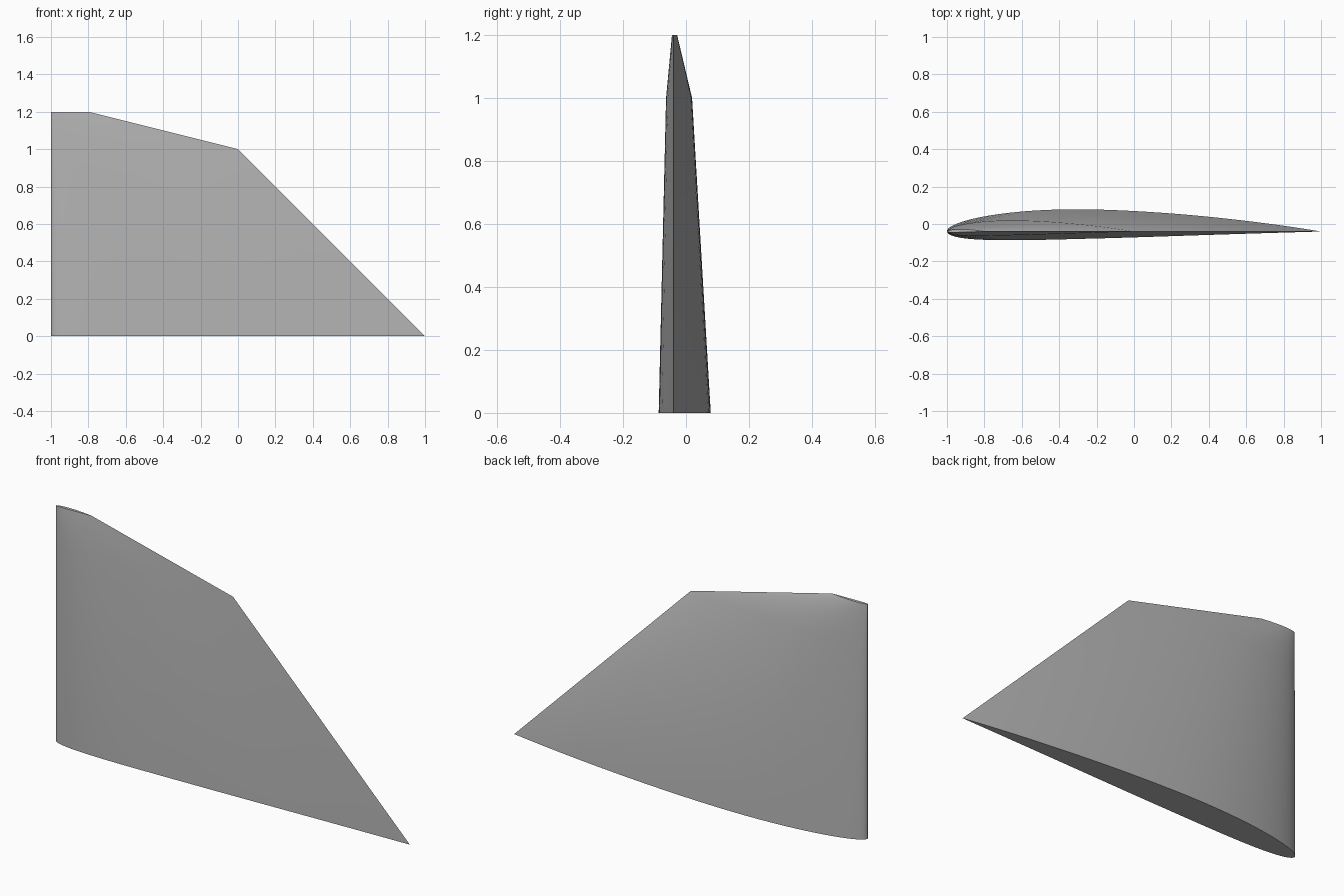
import bpy
import bmesh
import math

cube = bpy.data.objects.get("Cube")
if cube:
    bpy.data.objects.remove(cube, do_unlink=True)

# Plain grey finish
grey = bpy.data.materials.new("plain grey")
grey.use_nodes = True
color = (0.45, 0.45, 0.45, 1)
grey.diffuse_color = color
grey.node_tree.nodes["Principled BSDF"].inputs["Base Color"].default_value = color

THICKNESS, CAMBER, CAMBER_POS = 0.08, 0.02, 0.4
STEPS = 40
LEAD_X, CHORD_Y = -1.0, -0.04


def surface_point(t, side):
    """Cambered airfoil point at chord fraction t; side is 1 or -1."""
    half = 5 * THICKNESS * (0.2969 * math.sqrt(t) - 0.126 * t - 0.3516 * t**2
                            + 0.2843 * t**3 - 0.1036 * t**4)
    p = CAMBER_POS
    span = p if t < p else 1 - p
    mean = CAMBER * (1 - ((t - p) / span) ** 2)
    angle = math.atan(2 * CAMBER * (p - t) / span**2)
    return t - side * half * math.sin(angle), mean + side * half * math.cos(angle)


# Closed outline: trailing edge, back surface, leading edge, front surface
fractions = [(1 + math.cos(math.pi * i / STEPS)) / 2 for i in range(STEPS + 1)]
outline = [surface_point(t, 1) for t in fractions]
outline += [surface_point(t, -1) for t in fractions[-2:0:-1]]

# Loft root, shoulder and tip sections (height, chord)
bm = bmesh.new()
rings = []
for z, chord in ((0, 2), (1, 1), (1.2, 0.2)):
    rings.append([bm.verts.new((LEAD_X + x * chord, CHORD_Y + y * chord, z))
                  for x, y in outline])
count = len(outline)
for low, high in zip(rings, rings[1:]):
    for i in range(count):
        j = (i + 1) % count
        bm.faces.new((low[i], low[j], high[j], high[i]))

# End caps
bm.faces.new(rings[0])
bm.faces.new(rings[-1])
bmesh.ops.recalc_face_normals(bm, faces=bm.faces)

mesh = bpy.data.meshes.new("fin")
bm.to_mesh(mesh)
bm.free()
mesh.materials.append(grey)
fin = bpy.data.objects.new("fin", mesh)
bpy.context.collection.objects.link(fin)

# Smooth skin with sharp trailing edge and caps
bpy.context.view_layer.objects.active = fin
fin.select_set(True)
bpy.ops.object.shade_smooth_by_angle(angle=math.radians(30))
